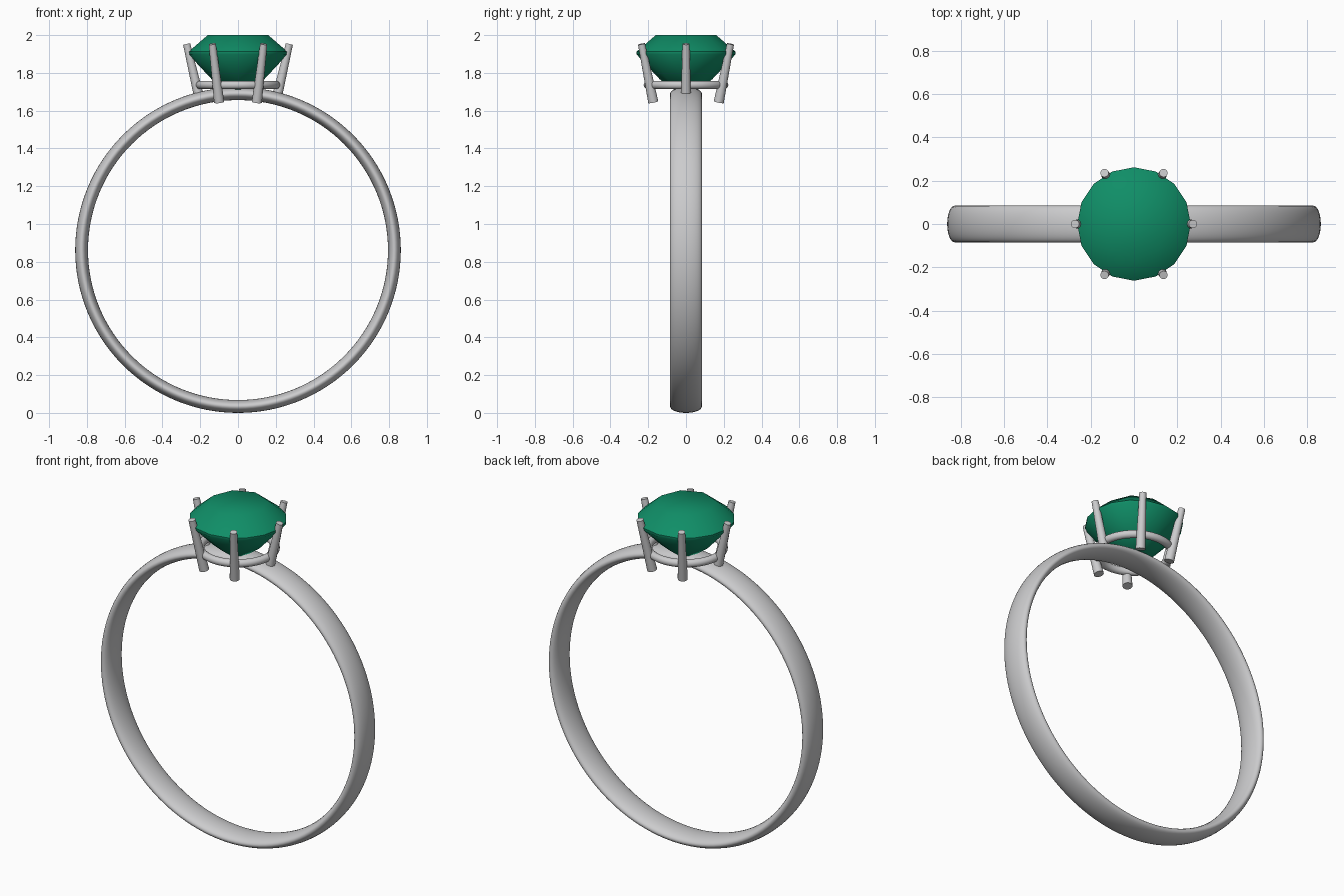
import bpy, bmesh, math
from mathutils import Vector

if "Cube" in bpy.data.objects:
    bpy.data.objects.remove(bpy.data.objects["Cube"])


def material(name, rgb):
    m = bpy.data.materials.new(name)
    m.diffuse_color = (*rgb, 1)
    m.use_nodes = True
    m.node_tree.nodes["Principled BSDF"].inputs["Base Color"].default_value = m.diffuse_color
    return m


silver = material("silver", (0.6, 0.6, 0.61))
green = material("emerald green", (0.005, 0.27, 0.135))


def finish(obj, name, mat, angle):
    obj.name = name
    obj.data.materials.clear()
    obj.data.materials.append(mat)
    bpy.ops.object.select_all(action='DESELECT')
    obj.select_set(True)
    bpy.context.view_layer.objects.active = obj
    bpy.ops.object.shade_smooth_by_angle(angle=math.radians(angle))


# band: torus stretched along the finger axis to an oval section
bpy.ops.mesh.primitive_torus_add(major_radius=0.828, minor_radius=0.034,
                                 major_segments=128, minor_segments=32)
band = bpy.context.object
band.scale = (1, 1, 2.48)
band.rotation_euler = (math.pi / 2, 0, 0)
band.location = (0, 0, 0.862)
bpy.ops.object.transform_apply(location=True, rotation=True, scale=True)
finish(band, "band", silver, 60)

# gallery ring under the stone
bpy.ops.mesh.primitive_torus_add(major_radius=0.202, minor_radius=0.022,
                                 major_segments=64, minor_segments=16,
                                 location=(0, 0, 1.736))
finish(bpy.context.object, "gallery_ring", silver, 60)

# six tapered prongs leaning outwards
for i in range(6):
    a = math.radians(60 * i)
    d = Vector((math.cos(a), math.sin(a), 0))
    low = d * 0.2 + Vector((0, 0, 1.645))
    high = d * 0.272 + Vector((0, 0, 1.953))
    axis = high - low
    bpy.ops.mesh.primitive_cone_add(vertices=20, radius1=0.027, radius2=0.019,
                                    depth=axis.length, location=(low + high) / 2,
                                    rotation=axis.to_track_quat('Z', 'Y').to_euler())
    finish(bpy.context.object, f"prong_{i + 1}", silver, 40)

# round cut gemstone: hull of table, girdle, pavilion and culet
bm = bmesh.new()
for count, r, z in ((8, 0.16, 2.0), (16, 0.262, 1.912), (16, 0.262, 1.898),
                    (8, 0.138, 1.765), (1, 0, 1.665)):
    for i in range(count):
        a = 2 * math.pi * i / count
        bm.verts.new((r * math.cos(a), r * math.sin(a), z))
bmesh.ops.convex_hull(bm, input=bm.verts[:])
bmesh.ops.recalc_face_normals(bm, faces=bm.faces[:])
mesh = bpy.data.meshes.new("gemstone")
bm.to_mesh(mesh)
bm.free()
gem = bpy.data.objects.new("gemstone", mesh)
bpy.context.collection.objects.link(gem)
finish(gem, "gemstone", green, 44)
